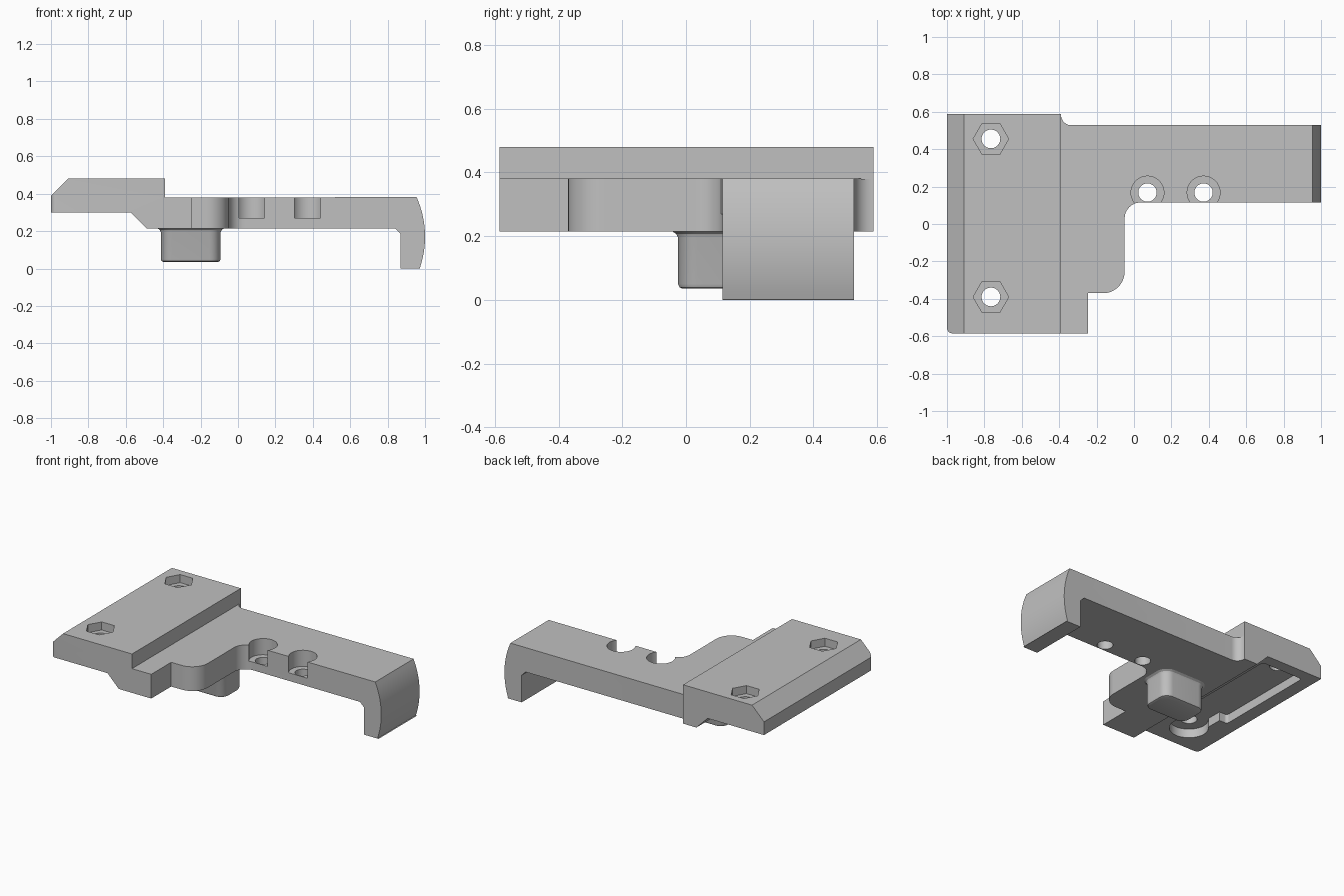
import bpy, bmesh, math
from mathutils import Vector

if "Cube" in bpy.data.objects:
    bpy.data.objects.remove(bpy.data.objects["Cube"], do_unlink=True)

grey = bpy.data.materials.new("plain grey")
grey.use_nodes = True
grey.diffuse_color = (0.53, 0.53, 0.53, 1)
grey.node_tree.nodes["Principled BSDF"].inputs["Base Color"].default_value = (0.53, 0.53, 0.53, 1)


def loft(name, rings):
    """Solid through a stack of rings with equal point counts."""
    bm = bmesh.new()
    loops = [[bm.verts.new(p) for p in ring] for ring in rings]
    n = len(loops[0])
    for low, high in zip(loops, loops[1:]):
        for i in range(n):
            j = (i + 1) % n
            bm.faces.new((low[i], low[j], high[j], high[i]))
    bm.faces.new(loops[0][::-1])
    bm.faces.new(loops[-1])
    bmesh.ops.recalc_face_normals(bm, faces=bm.faces)
    mesh = bpy.data.meshes.new(name)
    bm.to_mesh(mesh)
    bm.free()
    mesh.materials.append(grey)
    obj = bpy.data.objects.new(name, mesh)
    bpy.context.collection.objects.link(obj)
    return obj


def prism(name, outline, z0, z1):
    return loft(name, [[(x, y, z) for x, y in outline] for z in (z0, z1)])


def arc(cx, cy, r, a0, a1, n=10):
    return [(cx + r * math.cos(math.radians(a0 + (a1 - a0) * i / n)),
             cy + r * math.sin(math.radians(a0 + (a1 - a0) * i / n))) for i in range(n + 1)]


def circle(cx, cy, r, n=40):
    return arc(cx, cy, r, 0, 360 * (n - 1) / n, n - 1)


def rounded(x0, x1, y0, y1, r):
    return (arc(x1 - r, y1 - r, r, 0, 90) + arc(x0 + r, y1 - r, r, 90, 180)
            + arc(x0 + r, y0 + r, r, 180, 270) + arc(x1 - r, y0 + r, r, 270, 360))


def boolean(target, tool, operation):
    tool.hide_render = True
    mod = target.modifiers.new(operation, "BOOLEAN")
    mod.operation, mod.solver, mod.object = operation, "EXACT", tool
    bpy.context.view_layer.objects.active = target
    bpy.ops.object.modifier_apply(modifier=mod.name)
    bpy.data.objects.remove(tool, do_unlink=True)


# Side profile: raised pad, arm and curved hook
hook_curve = arc(0.48, 0.17, 0.52, 24, -19, 14)
profile = ([(-1, 0.30), (-1, 0.39), (-0.91, 0.48), (-0.39, 0.48), (-0.39, 0.38)]
           + hook_curve
           + [(0.98, 0), (0.87, 0), (0.87, 0.185), (0.84, 0.215), (-0.49, 0.215), (-0.575, 0.30)])
body = loft("bracket_body", [[(x, y, z) for x, z in profile] for y in (-0.8, 0.8)])

# Plan outline trims the profile
plan = ([(-1, 0.588), (-0.39, 0.588)] + arc(-0.335, 0.583, 0.055, 180, 270)
        + [(1.1, 0.528), (1.1, 0.115)] + arc(0.035, 0.03, 0.085, 90, 180)
        + arc(-0.165, -0.255, 0.115, 0, -90)
        + [(-0.245, -0.37), (-0.245, -0.585)] + arc(-0.97, -0.555, 0.03, 270, 180, 5))
boolean(body, prism("plan_trim", plan, -0.1, 0.6), "INTERSECT")

# Shallow pocket under the pad, with a round bay at the front
boolean(body, prism("pocket", rounded(-0.91, -0.60, -0.20, 0.51, 0.02), 0.2, 0.36), "DIFFERENCE")
boolean(body, prism("pocket_neck", rounded(-0.85, -0.68, -0.40, -0.15, 0.01), 0.2, 0.36), "DIFFERENCE")
boolean(body, prism("pocket_bay", circle(-0.765, -0.39, 0.12), 0.2, 0.36), "DIFFERENCE")

# Hexagonal nut seats and bolt holes in the pad
for y in (0.455, -0.39):
    boolean(body, prism("nut_seat", circle(-0.765, y, 0.095, 6), 0.425, 0.6), "DIFFERENCE")
    boolean(body, prism("bolt_hole", circle(-0.765, y, 0.05), 0.1, 0.6), "DIFFERENCE")

# Counterbored holes breaking out of the arm's front edge
for x in (0.072, 0.372):
    boolean(body, prism("counterbore", circle(x, 0.168, 0.088), 0.27, 0.6), "DIFFERENCE")
    boolean(body, prism("screw_hole", circle(x, 0.168, 0.049), 0.1, 0.6), "DIFFERENCE")

# Locating post below, with a rounded foot and a flared root
levels = [(0.035, -0.015), (0.039, -0.005), (0.05, 0), (0.195, 0), (0.207, 0.006), (0.216, 0.02), (0.23, 0.02)]
rings = []
for z, grow in levels:
    outline = rounded(-0.413 - grow, -0.093 + grow, -0.025 - grow, 0.19 + grow, 0.06 + grow)
    rings.append([(x, y, z) for x, y in outline])
post = loft("locating_post", rings)

for obj in (body, post):
    bpy.ops.object.select_all(action="DESELECT")
    obj.select_set(True)
    bpy.context.view_layer.objects.active = obj
    bpy.ops.object.shade_smooth_by_angle(angle=math.radians(30))
